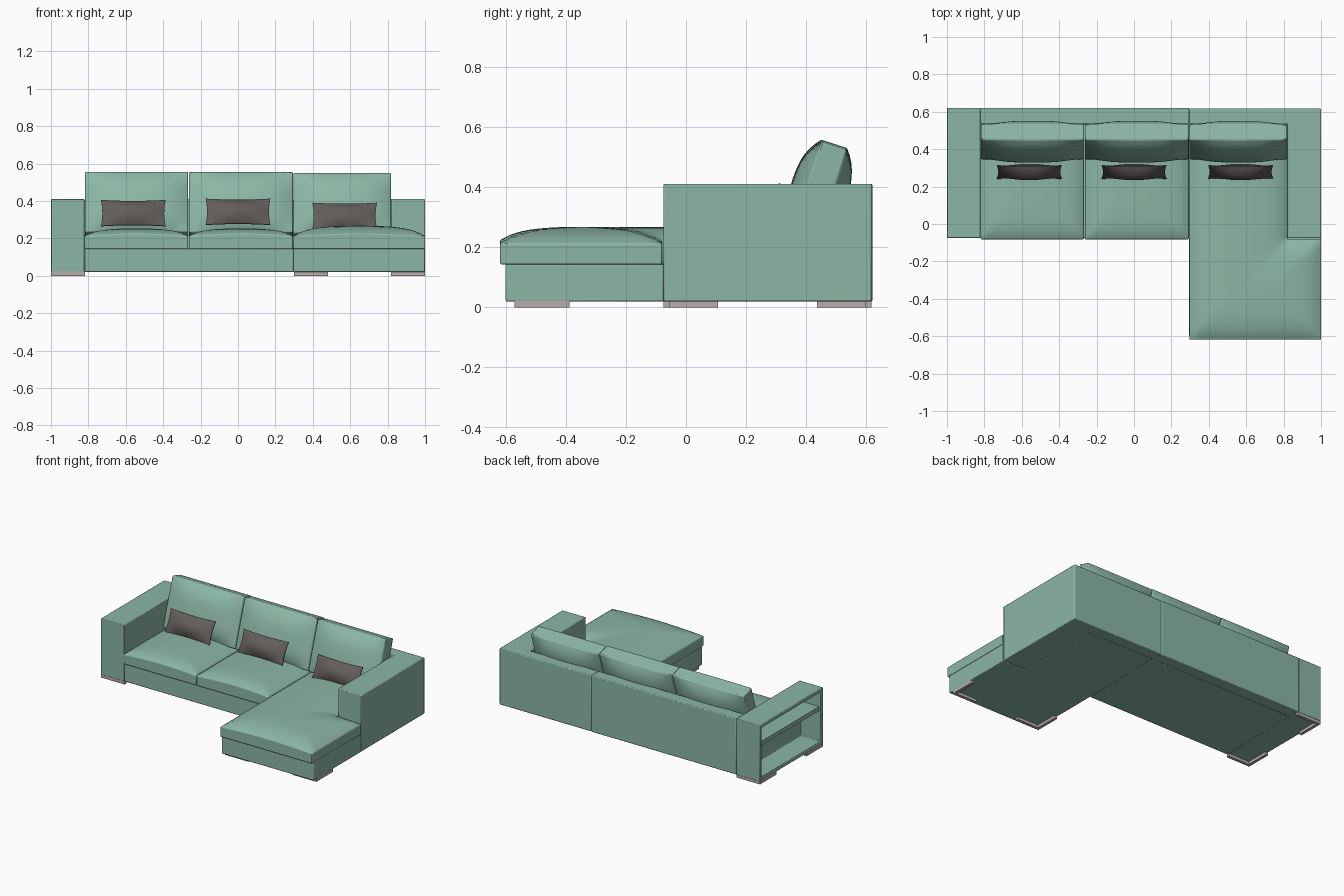
import bpy, bmesh, math
from mathutils import Matrix, Vector

cube = bpy.data.objects.get("Cube")
if cube:
    bpy.data.objects.remove(cube)


def material(name, rgb):
    m = bpy.data.materials.new(name)
    m.use_nodes = True
    m.diffuse_color = (*rgb, 1)
    m.node_tree.nodes["Principled BSDF"].inputs["Base Color"].default_value = (*rgb, 1)
    return m


GREEN = material("sage green fabric", (0.26, 0.47, 0.375))
BROWN = material("dark taupe fabric", (0.125, 0.108, 0.102))
METAL = material("pale metal", (0.48, 0.42, 0.40))


def finish(bm, name, mat, bevel=0.0, angle=40):
    bmesh.ops.recalc_face_normals(bm, faces=bm.faces)
    me = bpy.data.meshes.new(name)
    bm.to_mesh(me)
    bm.free()
    ob = bpy.data.objects.new(name, me)
    bpy.context.collection.objects.link(ob)
    me.materials.append(mat)
    if bevel:
        mod = ob.modifiers.new("soft edges", "BEVEL")
        mod.width, mod.segments = bevel, 2
        mod.limit_method, mod.angle_limit = "ANGLE", math.radians(50)
    bpy.ops.object.select_all(action="DESELECT")
    ob.select_set(True)
    bpy.context.view_layer.objects.active = ob
    bpy.ops.object.shade_smooth_by_angle(angle=math.radians(angle))
    return ob


def add_box(bm, lo, hi):
    lo, hi = Vector(lo), Vector(hi)
    mat = Matrix.Translation((lo + hi) / 2) @ Matrix.Diagonal((*(hi - lo), 1))
    return bmesh.ops.create_cube(bm, size=1, matrix=mat)["verts"]


def prism(name, outline, z0, z1, mat, bevel=0.0):
    bm = bmesh.new()
    face = bm.faces.new([bm.verts.new((x, y, z0)) for x, y in outline])
    top = bmesh.ops.extrude_face_region(bm, geom=[face])["geom"]
    for v in top:
        if isinstance(v, bmesh.types.BMVert):
            v.co.z = z1
    if face not in bm.faces[:]:
        bm.faces.new([v for v in bm.verts if v.co.z == z0])
    return finish(bm, name, mat, bevel)


def rect(x0, y0, x1, y1):
    return [(x0, y0), (x1, y0), (x1, y1), (x0, y1)]


# Key positions shared by the parts
ARM, SEAM, MID = 0.82, 0.295, -0.265
FRONT, BACK, BACK_IN = -0.075, 0.62, 0.535
LOW, BASE_TOP, TOP = 0.02, 0.143, 0.41

# Bases, backrest and the corner-shaped arm with its half of the backrest
prism("sofa_base", rect(-ARM, FRONT, SEAM, BACK_IN), LOW, BASE_TOP, GREEN, 0.004)
prism("chaise_base", [(SEAM, -0.6), (1, -0.6), (1, FRONT), (ARM, FRONT),
                      (ARM, BACK_IN), (SEAM, BACK_IN)], LOW, BASE_TOP, GREEN, 0.004)
prism("backrest", rect(-ARM, BACK_IN, SEAM, BACK), LOW, TOP, GREEN, 0.005)
prism("left_arm_and_backrest", [(SEAM, BACK_IN), (ARM, BACK_IN), (ARM, FRONT), (1, FRONT),
                                (1, BACK - 0.003), (SEAM, BACK - 0.003)], LOW, TOP, GREEN, 0.005)

# Right arm, hollowed from its outer side into a bookshelf
bm = bmesh.new()
add_box(bm, (-1, FRONT, LOW), (-ARM, BACK, TOP))
side = min(bm.faces, key=lambda f: f.calc_center_median().x)
bmesh.ops.inset_region(bm, faces=[side], thickness=0.035)
hollow = bmesh.ops.extrude_discrete_faces(bm, faces=[side])["faces"]
bmesh.ops.translate(bm, verts=hollow[0].verts, vec=(0.15, 0, 0))
finish(bm, "right_arm_bookcase", GREEN, 0.004)
bm = bmesh.new()
add_box(bm, (-0.99, FRONT + 0.03, 0.255), (-0.845, BACK - 0.03, 0.285))
finish(bm, "bookcase_shelf", GREEN)


# Seat cushions: a domed top over a straight wall, optionally notched around an arm
def seat(name, x0, y0, x1, y1, edge, rise, soft, notch=None):
    bm = bmesh.new()
    mat = Matrix.Translation(((x0 + x1) / 2, (y0 + y1) / 2, 0)) @ Matrix.Diagonal(
        ((x1 - x0) / 2, (y1 - y0) / 2, 1, 1))
    bmesh.ops.create_grid(bm, x_segments=28, y_segments=36, size=1, matrix=mat)
    if notch:
        nx, ny = notch
        for co, no in (((nx, 0, 0), (1, 0, 0)), ((0, ny, 0), (0, 1, 0))):
            bmesh.ops.bisect_plane(bm, geom=bm.verts[:] + bm.edges[:] + bm.faces[:],
                                   plane_co=co, plane_no=no, dist=0.0001)
        gone = [f for f in bm.faces if f.calc_center_median().x > nx
                and f.calc_center_median().y > ny]
        bmesh.ops.delete(bm, geom=gone, context="FACES")
    crown = bm.verts[:]
    floor = bmesh.ops.extrude_face_region(bm, geom=bm.faces[:])["geom"]
    for v in floor:
        if isinstance(v, bmesh.types.BMVert):
            v.co.z = BASE_TOP
    for v in crown:
        x, y, _ = v.co
        d = min(x - x0, x1 - x, y - y0, y1 - y)
        if notch:
            d = min(d, max(nx - x, ny - y))
        along = math.sin(math.pi * (x - x0) / (x1 - x0))
        v.co.z = edge + 0.012 * along + rise * (1 - math.exp(-max(d, 0) / soft))
    return finish(bm, name, GREEN, 0.006, 30)


seat("seat_cushion_right", -ARM, -0.082, MID - 0.002, BACK_IN, 0.212, 0.03, 0.05)
seat("seat_cushion_middle", MID + 0.002, -0.082, SEAM - 0.002, BACK_IN, 0.212, 0.03, 0.05)
seat("chaise_cushion", SEAM + 0.002, -0.618, 1, BACK_IN, 0.212, 0.045, 0.07, (ARM, FRONT - 0.005))


# Upright cushions: a dense block swollen in the middle, tipped against the back
def cushion(name, centre, size, rim, swell, tilt, mat, pinch=0.0, bevel=0.0, power=4):
    bm = bmesh.new()
    bmesh.ops.create_cube(bm, size=2)
    bmesh.ops.subdivide_edges(bm, edges=bm.edges[:], cuts=15, use_grid_fill=True)
    for v in bm.verts:
        u, t, w = v.co
        puff = (1 - abs(u) ** power) * (1 - abs(w) ** power)
        v.co.x = u * size[0] / 2 * (1 - pinch * (1 - w * w))
        v.co.z = w * size[1] / 2 * (1 - 2 * pinch * (1 - u * u))
        v.co.y = t * (rim + swell * puff)
    bm.transform(Matrix.Translation(centre) @ Matrix.Rotation(math.radians(-tilt), 4, "X"))
    return finish(bm, name, mat, bevel, 45)


BACKS = [("right", -ARM, MID, 0.382), ("middle", MID, SEAM, 0.38), ("left", SEAM, ARM, 0.376)]
for side_name, a, b, z in BACKS:
    cushion("back_cushion_" + side_name, ((a + b) / 2, 0.44, z), (b - a - 0.004, 0.34),
            0.045, 0.05, 18, GREEN, 0, 0.012, 3)

PILLOWS = [("right", -0.56, 0.335), ("middle", 0, 0.342), ("left", 0.57, 0.32)]
for side_name, x, z in PILLOWS:
    cushion("throw_pillow_" + side_name, (x, 0.278, z), (0.345, 0.155),
            0.003, 0.038, 26, BROWN, 0.04, 0, 2)

# Corner feet: thin angled brackets, each running inward from its corner
FEET = [("right_front", -1, FRONT, 1, 1), ("right_back", -1, BACK - 0.003, 1, -1),
        ("chaise_inner", SEAM + 0.005, -0.57, 1, 1), ("chaise_outer", 1, -0.57, -1, 1)]
LEG, THICK = 0.182, 0.02
for name, x, y, sx, sy in FEET:
    shape = [(0, 0), (LEG, 0), (LEG, THICK), (THICK, THICK), (THICK, LEG), (0, LEG)]
    prism("foot_" + name, [(x + sx * p, y + sy * q) for p, q in shape], 0, LOW + 0.002, METAL)
